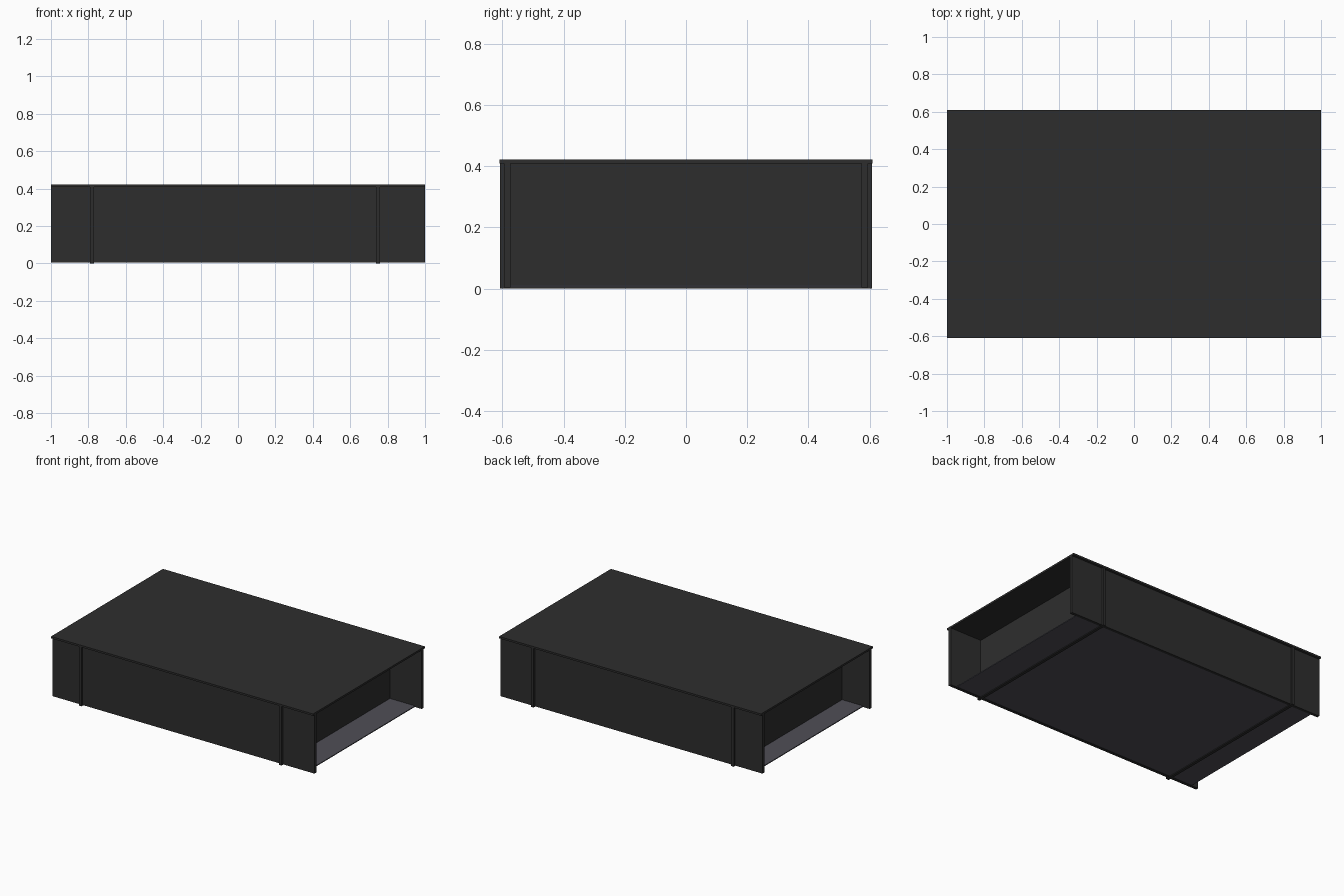
import bpy

if "Cube" in bpy.data.objects:
    bpy.data.objects.remove(bpy.data.objects["Cube"], do_unlink=True)


def material(name, rgb):
    mat = bpy.data.materials.new(name)
    mat.use_nodes = True
    mat.diffuse_color = (*rgb, 1)
    mat.node_tree.nodes["Principled BSDF"].inputs["Base Color"].default_value = (*rgb, 1)
    return mat


charcoal = material("charcoal", (0.027, 0.027, 0.027))
slate = material("slate_grey", (0.078, 0.076, 0.094))


def slab(name, xs, ys, zs, mat):
    """Box between the given limits on each axis."""
    limits = (xs, ys, zs)
    bpy.ops.mesh.primitive_cube_add(size=1, location=[(a + b) / 2 for a, b in limits])
    obj = bpy.context.object
    obj.name = name
    obj.scale = [b - a for a, b in limits]
    bpy.ops.object.transform_apply(location=False, rotation=False, scale=True)
    obj.data.materials.append(mat)
    return obj


HALF_Y, TOP, UNDER = 0.61, 0.422, 0.409

# Top board overhanging the sides
slab("top_board", (-1, 1), (-HALF_Y, HALF_Y), (UNDER, TOP), charcoal)

# Long side panels
slab("front_panel", (-1, 1), (-0.594, -0.574), (0.004, UNDER), charcoal)
slab("back_panel", (-1, 1), (0.574, 0.594), (0.004, UNDER), charcoal)

# Cross walls that stand proud of the sides and the floor
slab("right_cross_wall", (-0.79, -0.77), (-0.607, 0.607), (0, UNDER), charcoal)
slab("left_cross_wall", (0.738, 0.758), (-0.607, 0.607), (0, UNDER), charcoal)

# Floor sheet, set in from the open ends
slab("floor_sheet", (-0.95, 0.95), (-0.574, 0.574), (0.006, 0.012), slate)
